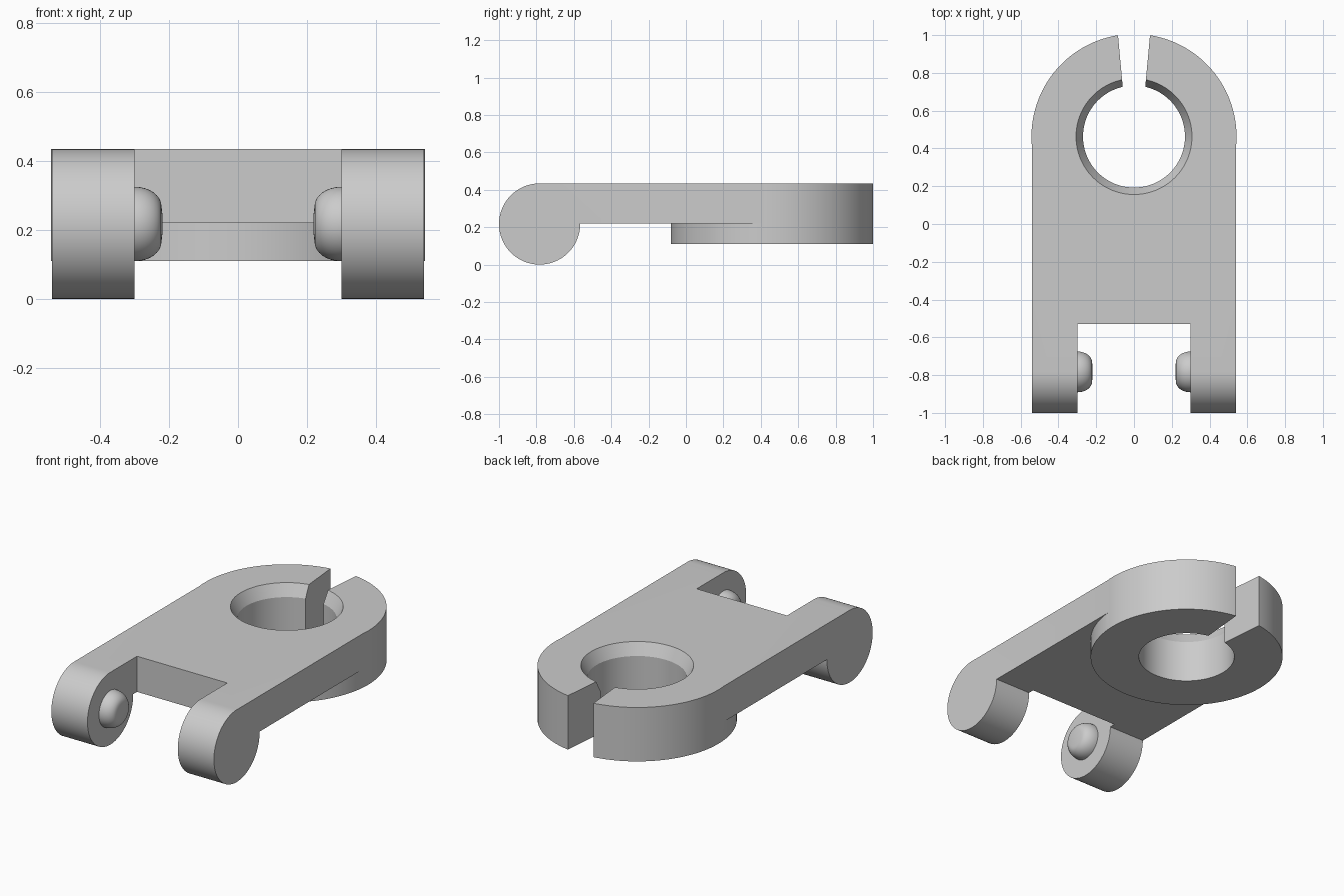
import bpy
import bmesh
from math import sin, cos, pi

if "Cube" in bpy.data.objects:
    bpy.data.objects.remove(bpy.data.objects["Cube"], do_unlink=True)

# Main dimensions
HALF_WIDTH, TOP, PLATE_BOTTOM, RING_BOTTOM = 0.54, 0.434, 0.22, 0.11
RING_Y, RING_R, HOLE_R = 0.463, 0.543, 0.27
ARM_Y, ARM_R, NOTCH_X, NOTCH_Y = -0.783, 0.217, 0.30, -0.53

grey = bpy.data.materials.new("light grey")
grey.use_nodes = True
grey.diffuse_color = (0.6, 0.6, 0.6, 1)
grey.node_tree.nodes["Principled BSDF"].inputs["Base Color"].default_value = (0.6, 0.6, 0.6, 1)


def loft(name, rings):
    """Join equal-sized rings of points into a capped solid."""
    bm = bmesh.new()
    loops = [[bm.verts.new(p) for p in ring] for ring in rings]
    n = len(loops[0])
    for a, b in zip(loops, loops[1:]):
        for i in range(n):
            j = (i + 1) % n
            bm.faces.new((a[i], a[j], b[j], b[i]))
    bm.faces.new(loops[0][::-1])
    bm.faces.new(loops[-1])
    bmesh.ops.recalc_face_normals(bm, faces=bm.faces)
    mesh = bpy.data.meshes.new(name)
    bm.to_mesh(mesh)
    bm.free()
    mesh.materials.append(grey)
    obj = bpy.data.objects.new(name, mesh)
    bpy.context.collection.objects.link(obj)
    return obj


def circle_z(r, z, n=96):
    return [(r * cos(2 * pi * i / n), RING_Y + r * sin(2 * pi * i / n), z) for i in range(n)]


def circle_x(r, x, n=48):
    return [(x, ARM_Y + r * cos(2 * pi * i / n), ARM_R + r * sin(2 * pi * i / n)) for i in range(n)]


def combine(target, tool, operation):
    mod = target.modifiers.new(operation.lower(), 'BOOLEAN')
    mod.operation, mod.object, mod.solver = operation, tool, 'EXACT'
    bpy.context.view_layer.objects.active = target
    bpy.ops.object.modifier_apply(modifier=mod.name)
    bpy.data.objects.remove(tool, do_unlink=True)


def smooth(obj, angle):
    bpy.ops.object.select_all(action='DESELECT')
    obj.select_set(True)
    bpy.context.view_layer.objects.active = obj
    bpy.ops.object.shade_smooth_by_angle(angle=angle)


# Plate whose side profile ends in the round barrel
steps = 60
start = 0.0138
profile = [(RING_Y, PLATE_BOTTOM), (RING_Y, TOP)]
for i in range(steps + 1):
    a = pi / 2 + (1.5 * pi - start) * i / steps
    profile.append((ARM_Y + ARM_R * cos(a), ARM_R + ARM_R * sin(a)))
profile.append((ARM_Y + ARM_R, PLATE_BOTTOM))
body = loft("clamp_body", [[(x, y, z) for y, z in profile] for x in (-HALF_WIDTH, HALF_WIDTH)])

# Notch leaving two arms
notch = [(-NOTCH_X, -1.2), (NOTCH_X, -1.2), (NOTCH_X, NOTCH_Y), (-NOTCH_X, NOTCH_Y)]
combine(body, loft("notch_cutter", [[(x, y, z) for x, y in notch] for z in (-0.2, 0.7)]), 'DIFFERENCE')

# Clamp ring, chamfered hole and tapered slot
combine(body, loft("ring", [circle_z(RING_R, RING_BOTTOM), circle_z(RING_R, TOP)]), 'UNION')
hole = loft("hole_cutter", [circle_z(HOLE_R, -0.1), circle_z(HOLE_R, TOP - 0.07),
                            circle_z(0.307, TOP), circle_z(0.307, 0.6)])
combine(body, hole, 'DIFFERENCE')
slot = [(-0.048, 0.6), (0.048, 0.6), (0.094, 1.1), (-0.094, 1.1)]
combine(body, loft("slot_cutter", [[(x, y, z) for x, y in slot] for z in (-0.1, 0.6)]), 'DIFFERENCE')
smooth(body, 0.4)

# Rounded pivot bumps on the inner faces of the arms
for side, label in ((1, "left"), (-1, "right")):
    rings = [circle_x(0.108, side * (NOTCH_X + 0.02))]
    for i in range(9):
        t = pi / 2 * i / 8
        rings.append(circle_x(0.052 + 0.056 * cos(t), side * (NOTCH_X - 0.078 * sin(t))))
    rings.append(circle_x(0.025, side * (NOTCH_X - 0.081)))
    bump = loft(label + "_pivot_bump", rings)
    smooth(bump, 0.7)
